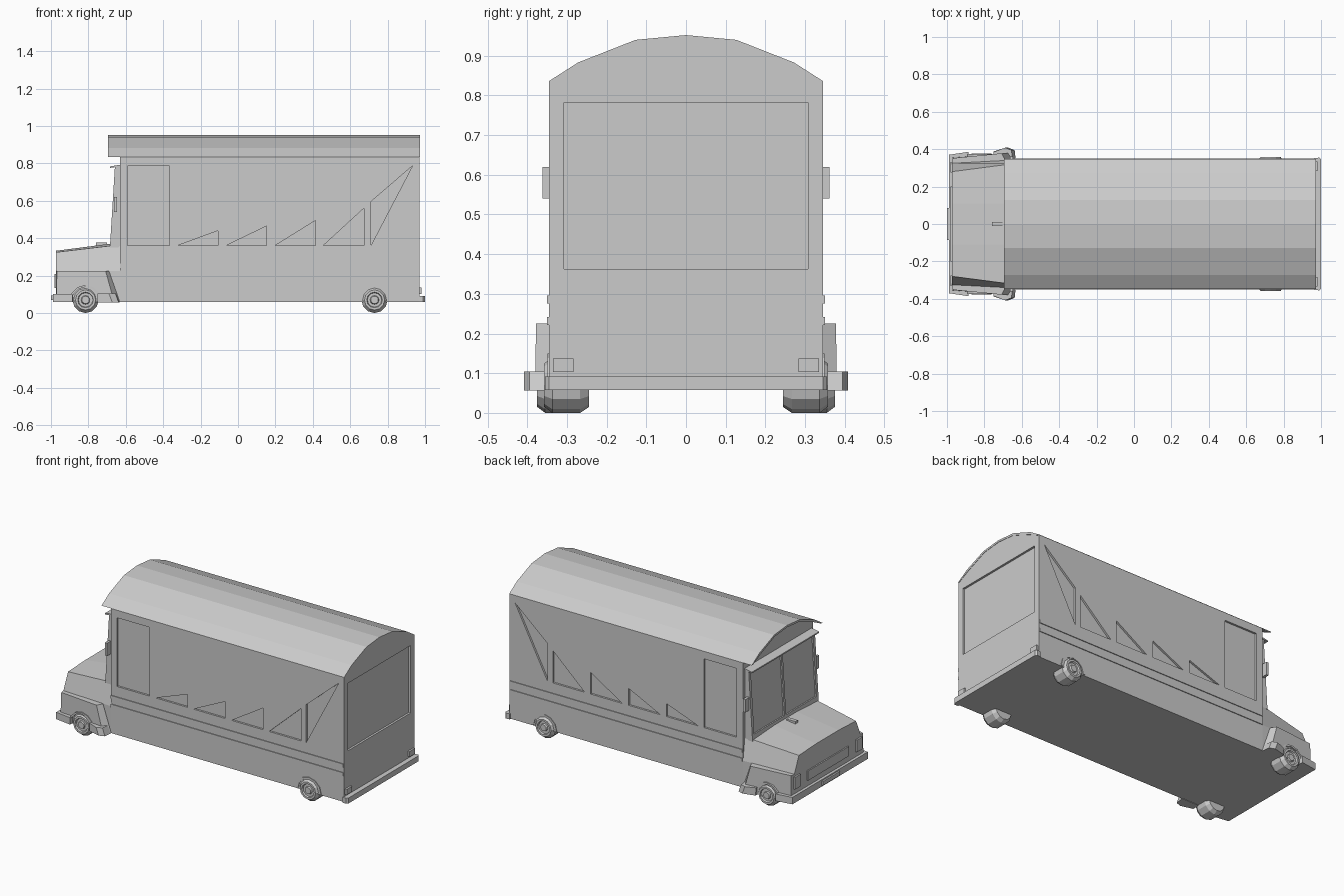
import bpy, bmesh, math

if "Cube" in bpy.data.objects:
    bpy.data.objects.remove(bpy.data.objects["Cube"])


def finish(bm, name, mirror=False):
    bmesh.ops.recalc_face_normals(bm, faces=bm.faces)
    me = bpy.data.meshes.new(name)
    bm.to_mesh(me)
    bm.free()
    ob = bpy.data.objects.new(name, me)
    bpy.context.collection.objects.link(ob)
    if mirror:
        m = ob.modifiers.new("mirror", 'MIRROR')
        m.use_axis = (False, True, False)
    return ob


def loft(name, rings, mirror=False):
    """Closed solid through matching rings of 3D points."""
    bm = bmesh.new()
    vs = [[bm.verts.new(p) for p in r] for r in rings]
    n = len(rings[0])
    for a, b in zip(vs, vs[1:]):
        for i in range(n):
            j = (i + 1) % n
            bm.faces.new((a[i], a[j], b[j], b[i]))
    bm.faces.new(vs[0])
    bm.faces.new(vs[-1][::-1])
    return finish(bm, name, mirror)


def prism(name, pts, axis, lo, hi, mirror=False):
    put = {'X': lambda p, t: (t, p[0], p[1]),
           'Y': lambda p, t: (p[0], t, p[1]),
           'Z': lambda p, t: (p[0], p[1], t)}[axis]
    return loft(name, [[put(p, t) for p in pts] for t in (lo, hi)], mirror)


def box(name, x, y, z, mirror=False):
    return prism(name, [(x[0], y[0]), (x[1], y[0]), (x[1], y[1]), (x[0], y[1])], 'Z', *z, mirror)


def cut(ob, cutter):
    cutter.hide_render = True
    cutter.display_type = 'WIRE'
    m = ob.modifiers.new("cut", 'BOOLEAN')
    m.operation, m.solver, m.object = 'DIFFERENCE', 'EXACT', cutter


# Arched roof shell, overhanging the cab
half = [(.347, .835), (.272, .883), (.127, .94)]
outer = half + [(0, .952)] + [(-y, z) for y, z in half[::-1]]
inner = [(y * .965, max(z - .012, .835)) for y, z in outer]
prism("roof", outer + inner[::-1], 'X', -.695, .972)

# Coach body with arched ends
body = prism("body", [(-.345, .06), (.345, .06), (.345, .835)]
             + [(y * .98, z - .006) for y, z in outer[1:-1]] + [(-.345, .835)], 'X', -.632, .97)

# Recessed side windows, growing triangles toward the rear
windows = [[(-.59, .36), (-.365, .36), (-.365, .787), (-.59, .787)],
           [(.71, .36), (.933, .787), (.71, .595)]]
for x, top in zip((-.325, -.065, .197, .455), (.44, .465, .495, .56)):
    windows.append([(x, .36), (x + .218, .36), (x + .218, top)])
for w in windows:
    cut(body, prism("side_window_cutter", w, 'Y', .333, .40))
    cut(body, prism("side_window_cutter", w, 'Y', -.40, -.333))
# Rear window recess
cut(body, box("rear_window_cutter", (.957, 1.05), (-.307, .307), (.363, .782)))

# Side trim rails
for z in ((.222, .242), (.276, .296)):
    box("trim_rail", (-.63, .968), (.34, .350), z, True)

# Windshield with two recessed panes, visor and mirrors
shield = prism("windshield", [(-.685, .35), (-.62, .35), (-.62, .785), (-.658, .785)], 'Y', -.325, .325)
pane = [(-.75, .39), (-.674, .39), (-.651, .765), (-.75, .765)]
for y in ((.008, .305), (-.305, -.008)):
    cut(shield, prism("pane_cutter", pane, 'Y', *y))
prism("visor", [(-.684, .776), (-.63, .784), (-.63, .793), (-.684, .784)], 'Y', -.33, .33)
box("mirror", (-.662, -.646), (.322, .362), (.54, .62), True)


# Hood, tapering to the nose, with a slightly raised middle
def hood_ring(x, y_low, y_top, z_top, z_mid):
    right = [(y_low, .06), (y_low, .225), (y_top, z_top), (.11, z_mid)]
    return [(x, y, z) for y, z in right + [(-y, z) for y, z in right[::-1]]]


loft("hood", [hood_ring(-.972, .325, .28, .325, .333), hood_ring(-.625, .343, .325, .366, .378)])
box("grille", (-.98, -.96), (-.2, .2), (.14, .2))
box("hood_latch", (-.76, -.70), (-.012, .012), (.36, .376))

# Front fenders with a slanted rear face
loft("fender", [
    [(-.972, .25, .06), (-.972, .25, .225), (-.69, .25, .225), (-.632, .25, .06)],
    [(-.972, .338, .06), (-.972, .338, .225), (-.69, .345, .225), (-.632, .345, .06)],
    [(-.972, .355, .06), (-.968, .352, .225), (-.708, .378, .225), (-.662, .38, .06)]], True)
loft("running_flare", [
    [(-.75, .34, .057), (-.75, .388, .057), (-.672, .408, .057), (-.638, .395, .057), (-.632, .34, .057)],
    [(-.75, .34, .104), (-.75, .385, .104), (-.69, .408, .104), (-.655, .395, .104), (-.65, .34, .104)]], True)
box("headlight", (-.982, -.96), (.275, .332), (.135, .21), True)

# Wheel arch lips
for name, cx, y in (("front_arch", -.815, .374), ("rear_arch", .73, .349)):
    angles = [math.pi * i / 6 for i in range(7)]
    arc = [[(cx + r * math.cos(a), .065 + r * math.sin(a)) for a in angles] for r in (.085, .074)]
    prism(name, arc[0] + arc[1][::-1], 'Y', .33, y, True)

# Bumpers, plate and tail lights
side = [(-.88, .33), (-.885, .386), (-.99, .37)]
prism("front_bumper", side + [(x, -y) for x, y in side[::-1]], 'Z', .06, .103)
box("front_plate", (-1, -.98), (-.085, .085), (.07, .095))
rear = [(.965, .352), (.99, .355), (1, .345)]
prism("rear_bumper", rear + [(x, -y) for x, y in rear[::-1]], 'Z', .058, .092)
box("tail_light", (.965, .982), (.283, .335), (.103, .137), True)


# Wheels: chamfered tyre, dished rim and hub cap turned round the axle
def wheel(name, cx, shift, n=12):
    profile = [(.055, .262), (.07, .285), (.07, .355), (.054, .376), (.042, .376),
               (.038, .366), (.024, .366), (.02, .376)]
    rings = [[(cx + r * math.cos(2 * math.pi * i / n), y - shift, .07 + r * math.sin(2 * math.pi * i / n))
              for i in range(n)] for r, y in profile]
    loft(name, rings, True)


wheel("front_wheel", -.815, 0)
wheel("rear_wheel", .73, .018)
